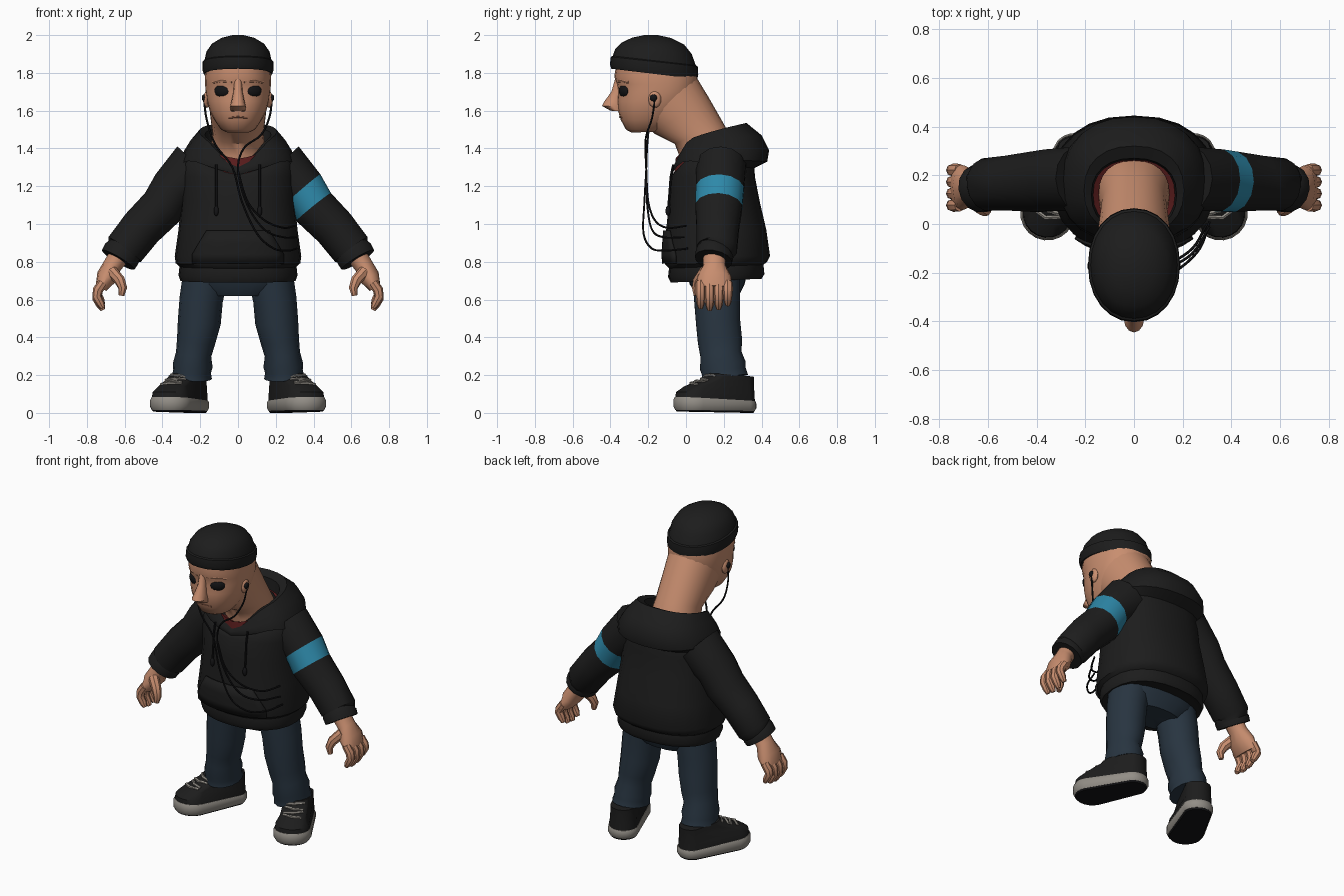
import bpy, bmesh, math
from mathutils import Vector, Matrix, Euler

if "Cube" in bpy.data.objects:
    bpy.data.objects.remove(bpy.data.objects["Cube"])


def material(name, *rgb):
    m = bpy.data.materials.new(name)
    m.diffuse_color = (*rgb, 1)
    m.use_nodes = True
    m.node_tree.nodes["Principled BSDF"].inputs["Base Color"].default_value = m.diffuse_color
    return m


BLACK = material("black_cloth", 0.012, 0.012, 0.012)
DARK = material("dark_rubber", 0.007, 0.007, 0.008)
SKIN = material("skin", 0.58, 0.27, 0.16)
LIP = material("lip_shadow", 0.30, 0.12, 0.07)
DENIM = material("denim", 0.021, 0.035, 0.052)
TEAL = material("teal_band", 0.027, 0.25, 0.40)
RED = material("red_shirt", 0.11, 0.013, 0.013)
GREY = material("grey_sole", 0.29, 0.27, 0.24)


def finish(name, bm, *mats):
    bmesh.ops.recalc_face_normals(bm, faces=bm.faces)
    me = bpy.data.meshes.new(name)
    bm.to_mesh(me)
    bm.free()
    for m in mats:
        me.materials.append(m)
    ob = bpy.data.objects.new(name, me)
    bpy.context.collection.objects.link(ob)
    return ob


def loft(name, rings, *mats, caps=(True, True), band=None):
    """Skin a list of closed rings; segment number 'band' gets the second material."""
    bm = bmesh.new()
    vs = [[bm.verts.new(p) for p in r] for r in rings]
    n = len(vs[0])
    for i in range(len(vs) - 1):
        for j in range(n):
            k = (j + 1) % n
            f = bm.faces.new((vs[i][j], vs[i][k], vs[i + 1][k], vs[i + 1][j]))
            f.material_index = 1 if i == band else 0
    for use, ring in zip(caps, (vs[0], vs[-1])):
        if use:
            mid = bm.verts.new(sum((v.co for v in ring), Vector()) / n)
            for j in range(n):
                bm.faces.new((ring[j], ring[(j + 1) % n], mid))
    return finish(name, bm, *mats)


def ring(yf, zf, yb, zb, rx, dip=0, n=24, e=2.3, k=1):
    """Tilted oval from a front point to a back point, with an optional V dip in front."""
    pts = []
    for j in range(n):
        a = 2 * math.pi * j / n
        c, s = [math.copysign(abs(v) ** (2 / e), v) for v in (math.cos(a), math.sin(a))]
        t = min(1, max(0, (1 - c) / 2))
        drop = dip * max(0, 1 - min(a, 2 * math.pi - a) / 0.9)
        pts.append(Vector((rx * s, yf + (yb - yf) * t, zf + (zb - zf) * t ** k - drop)))
    return pts


def ovals(name, rows, *mats, caps=(True, True), **kw):
    return loft(name, [ring(*r, **kw) for r in rows], *mats, caps=caps)


def tube(name, path, radii, *mats, n=12, band=None):
    """Sweep ovals along a path; radii are (across, towards y) pairs or one number."""
    path = [Vector(p) for p in path]
    v, rings = Vector((0, 1, 0)), []
    for i, p in enumerate(path):
        t = (path[min(i + 1, len(path) - 1)] - path[max(i - 1, 0)]).normalized()
        v = (v - t * v.dot(t)).normalized()
        u = v.cross(t)
        r = radii[i] if isinstance(radii, list) else radii
        ru, rv = r if isinstance(r, tuple) else (r, r)
        rings.append([p + u * ru * math.cos(a) + v * rv * math.sin(a)
                      for a in (2 * math.pi * j / n for j in range(n))])
    return loft(name, rings, *mats, band=band)


def smooth(pts, steps=5):
    """Catmull-Rom curve through the points."""
    p = [Vector(q) for q in pts]
    p = [2 * p[0] - p[1]] + p + [2 * p[-1] - p[-2]]
    out = []
    for a, b, c, d in zip(p, p[1:], p[2:], p[3:]):
        for i in range(steps):
            t = i / steps
            out.append(0.5 * (2 * b + (c - a) * t + (2 * a - 5 * b + 4 * c - d) * t * t
                              + (3 * b - a - 3 * c + d) * t ** 3))
    return out + [p[-2]]


def ball(name, loc, size, mat, turn=0):
    bm = bmesh.new()
    bmesh.ops.create_uvsphere(bm, u_segments=14, v_segments=8, radius=1)
    bm.transform(Matrix.LocRotScale(Vector(loc), Euler((0, 0, turn)), Vector(size)))
    return finish(name, bm, mat)


# Hoodie body with hem band
BODY = [(-.02, .70, .36, .72, .27), (-.08, .69, .40, .71, .305), (-.095, .72, .415, .735, .315),
        (-.09, .765, .41, .785, .31), (-.11, .785, .43, .80, .33), (-.115, .83, .445, .83, .335),
        (-.105, .97, .425, .97, .315), (-.09, 1.12, .39, 1.12, .30), (-.08, 1.25, .365, 1.25, .30),
        (-.065, 1.32, .36, 1.33, .295, .06), (-.03, 1.36, .32, 1.42, .24, .09)]
ovals("hoodie_body", BODY, BLACK, caps=(True, False))


def chest(x, z, gap):
    """Front y of the hoodie at x, z."""
    for a, b in zip(BODY[1:], BODY[2:]):
        if a[1] <= z <= b[1]:
            t = (z - a[1]) / (b[1] - a[1])
            yf, yb, rx = [a[i] + (b[i] - a[i]) * t for i in (0, 2, 4)]
            return (yf + yb) / 2 - (yb - yf) / 2 * (1 - abs(x / rx) ** 2.3) ** (1 / 2.3) - gap


# Front pocket following the body
bm = bmesh.new()
rows = [[bm.verts.new((w * i / 6, chest(w * i / 6, z, .01), z)) for i in range(-6, 7)]
        for z, w in ((.79, .24), (.84, .24), (.90, .205), (.965, .165))]
for lo, hi in zip(rows, rows[1:]):
    for i in range(12):
        bm.faces.new((lo[i], lo[i + 1], hi[i + 1], hi[i]))
solid = finish("front_pocket", bm, BLACK).modifiers.new("thickness", "SOLIDIFY")
solid.thickness, solid.offset = .012, 0

# Lowered hood with V opening
ovals("hood", [(-.07, 1.36, .35, 1.29, .30, .10), (-.075, 1.375, .43, 1.33, .30, .10),
               (-.07, 1.385, .44, 1.39, .285, .10), (-.06, 1.40, .40, 1.47, .25, .10),
               (-.045, 1.41, .32, 1.535, .205, .10), (-.03, 1.41, .27, 1.51, .175, .11),
               (-.02, 1.36, .26, 1.40, .165, .10)], BLACK, caps=(False, False), k=.65)

# Shirt collar and neck
ovals("shirt_collar", [(-.065, 1.25, .30, 1.38, .20), (-.055, 1.375, .285, 1.45, .168, .03),
                       (-.02, 1.36, .26, 1.44, .145, .03)], RED, caps=(False, False))
ovals("neck", [(-.24, 1.55, .06, 1.77, .155), (-.17, 1.48, .12, 1.67, .147),
               (-.06, 1.425, .20, 1.53, .135), (-.035, 1.36, .26, 1.42, .145),
               (-.03, 1.28, .28, 1.36, .155)], SKIN, e=2.1)

# Head, nose and mouth
ovals("head", [(-.29, 1.485, -.15, 1.487, .06), (-.318, 1.50, -.10, 1.50, .09),
               (-.345, 1.55, -.05, 1.55, .125), (-.36, 1.60, 0, 1.60, .15),
               (-.365, 1.65, .04, 1.65, .165), (-.36, 1.70, .055, 1.70, .172),
               (-.366, 1.74, .06, 1.74, .174), (-.38, 1.78, .062, 1.78, .176),
               (-.37, 1.84, .05, 1.84, .17)], SKIN, e=2.2)
ovals("nose", [(-.375, 1.77, -.33, 1.77, .02), (-.395, 1.70, -.33, 1.70, .024),
               (-.435, 1.645, -.33, 1.65, .035), (-.445, 1.625, -.33, 1.62, .042),
               (-.40, 1.60, -.33, 1.595, .038)], SKIN, n=12, e=2)
tube("mouth_line", [(-.05, -.340, 1.563), (0, -.350, 1.567), (.05, -.340, 1.563)], .005, LIP, n=6)

# Knit cap with turned-up band
ovals("knit_cap", [(-.375, 1.825, .04, 1.77, .165), (-.395, 1.822, .06, 1.767, .182),
                   (-.403, 1.845, .065, 1.79, .189), (-.398, 1.885, .062, 1.835, .187),
                   (-.388, 1.89, .052, 1.84, .178), (-.375, 1.925, .03, 1.90, .167),
                   (-.34, 1.96, -.01, 1.95, .138), (-.285, 1.987, -.08, 1.985, .085),
                   (-.22, 2.0, -.15, 2.0, .03)], BLACK, caps=(False, True), e=2.1)

# Hips
ovals("jeans_hips", [(0, .76, .33, .76, .28), (.02, .68, .31, .68, .275), (.06, .62, .28, .62, .17)], DENIM)

TURN = math.radians(25)


def shoe_point(s, d, side, z):
    """Shoe-space point: d forward from the heel, side across; s picks left or right."""
    return Vector((s * (.245 + d * math.sin(TURN) + side * math.cos(TURN)),
                   .28 - d * math.cos(TURN) + side * math.sin(TURN), z))


def shoe_ring(s, length, toe, heel, z_toe, z_heel, n=20):
    pts = []
    for j in range(n):
        c, si = math.cos(2 * math.pi * j / n), math.sin(2 * math.pi * j / n)
        d, w = (length + toe * c, toe * si) if c > -1e-6 else (heel * c, heel * si)
        t = (d + heel) / (length + toe + heel)
        pts.append(shoe_point(s, d, w, z_heel + (z_toe - z_heel) * t))
    return pts


for s, tag in ((1, "left"), (-1, "right")):
    # Sleeve with cuff; one arm carries the band
    sleeve = [(.22, 1.30, .15, .135), (.345, 1.185, .12, .13), (.40, 1.09, .118, .127),
              (.51, .98, .112, .115), (.60, .865, .108, .11), (.605, .855, .098, .098),
              (.617, .84, .103, .102), (.635, .81, .10, .10)]
    tube(tag + "_sleeve", [(s * x, .185 - .04 * i / 7, z) for i, (x, z, _, _) in enumerate(sleeve)],
         [r[2:] for r in sleeve], BLACK, TEAL, n=14, band=1 if s > 0 else None)
    # Hand
    tube(tag + "_palm", [(s * .63, .15, .83), (s * .665, .15, .78), (s * .695, .15, .72), (s * .725, .15, .66)],
         [(.055, .06), (.05, .06), (.055, .09), (.032, .095)], SKIN)
    for i in range(4):
        y, drop = .077 + .048 * i, (.01, 0, .005, .025)[i]
        tube(f"{tag}_finger_{i + 1}", [(s * .715, y, .69), (s * .742, y, .65), (s * .747, y, .605 + drop),
                                       (s * .728, y, .57 + drop), (s * .715, y, .545 + drop)],
             [.026, .027, .025, .022, .013], SKIN, n=8)
    tube(tag + "_thumb", [(s * .67, .10, .75), (s * .625, .065, .70), (s * .61, .055, .66), (s * .617, .055, .62)],
         [.032, .029, .024, .015], SKIN, n=8)
    # Trouser leg with folds
    leg = [(.17, .16, .74, .12, .13), (.195, .165, .60, .115, .125), (.205, .17, .48, .114, .12),
           (.222, .18, .38, .102, .12), (.235, .185, .31, .094, .112), (.24, .195, .25, .106, .125),
           (.243, .20, .22, .10, .12), (.245, .205, .185, .107, .127)]
    tube(tag + "_trouser_leg", [(s * a[0], a[1], a[2]) for a in leg], [a[3:] for a in leg], DENIM, n=14)
    # Shoe
    loft(tag + "_outsole", [shoe_ring(s, .26, .095, .078, .008, 0), shoe_ring(s, .26, .102, .085, .018, .012)], DARK)
    loft(tag + "_sole", [shoe_ring(s, .26, .102, .085, .016, .010), shoe_ring(s, .26, .112, .093, .035, .025),
                         shoe_ring(s, .26, .112, .093, .07, .05), shoe_ring(s, .26, .104, .087, .085, .062)], GREY)
    loft(tag + "_shoe_upper", [shoe_ring(s, .26, .104, .086, .07, .05), shoe_ring(s, .26, .098, .083, .11, .10),
                               shoe_ring(s, .235, .078, .08, .14, .15), shoe_ring(s, .14, .075, .08, .178, .18),
                               shoe_ring(s, .10, .07, .08, .21, .19)], BLACK)
    for i, (d, z) in enumerate(((.19, .196), (.22, .178), (.25, .166), (.28, .156))):
        w = .055 if i % 2 else -.055
        tube(f"{tag}_lace_{i + 1}", [shoe_point(s, d - .03, -w, z - .004), shoe_point(s, d, 0, z + .002),
                                     shoe_point(s, d - .012, w, z - .006)], .009, GREY, n=6)
    # Eye, brow, ear and earbud
    ball(tag + "_eye", (s * .084, -.328, 1.705), (.046, .02, .034), DARK, s * .5)
    tube(tag + "_brow", [(s * .03, -.36, 1.755), (s * .08, -.343, 1.762), (s * .13, -.302, 1.75)],
         [.01, .014, .008], SKIN, n=8)
    ball(tag + "_ear", (s * .165, -.165, 1.66), (.018, .034, .045), SKIN)
    ball(tag + "_earbud", (s * .18, -.172, 1.668), (.012, .019, .019), DARK)
    # Drawstring with knot
    tube(tag + "_drawstring", [(s * .115, chest(.115, z, .012), z) for z in (1.315, 1.25, 1.18, 1.08)], .007, DARK, n=6)
    ball(tag + "_drawstring_tip", (s * .115, chest(.115, 1.07, .012), 1.07), (.013, .013, .028), DARK)

# Earphone cords
cords = {
    "left_cord": [(.18, -.165, 1.66), (.165, -.18, 1.56), (.12, -.21, 1.47), (.03, -.215, 1.40), (0, -.21, 1.28),
                  (.05, -.205, 1.10), (.14, -.18, .97), (.24, -.12, .93), (.31, -.01, .93)],
    "right_cord": [(-.18, -.165, 1.66), (-.165, -.19, 1.55), (-.12, -.205, 1.42), (-.03, -.21, 1.30),
                   (.02, -.22, 1.12), (.10, -.225, .95), (.19, -.18, .87), (.27, -.10, .86), (.31, .01, .87)],
    "loop_cord": [(0, -.21, 1.28), (.05, -.20, 1.12), (.14, -.165, 1.02), (.24, -.10, .98), (.30, 0, .99)]}
for name, pts in cords.items():
    tube(name, smooth(pts), .0055, DARK, n=6)

# Soft shading with crisp edges kept
for ob in bpy.context.collection.objects:
    ob.select_set(True)
    bpy.context.view_layer.objects.active = ob
bpy.ops.object.shade_smooth_by_angle(angle=math.radians(40))
